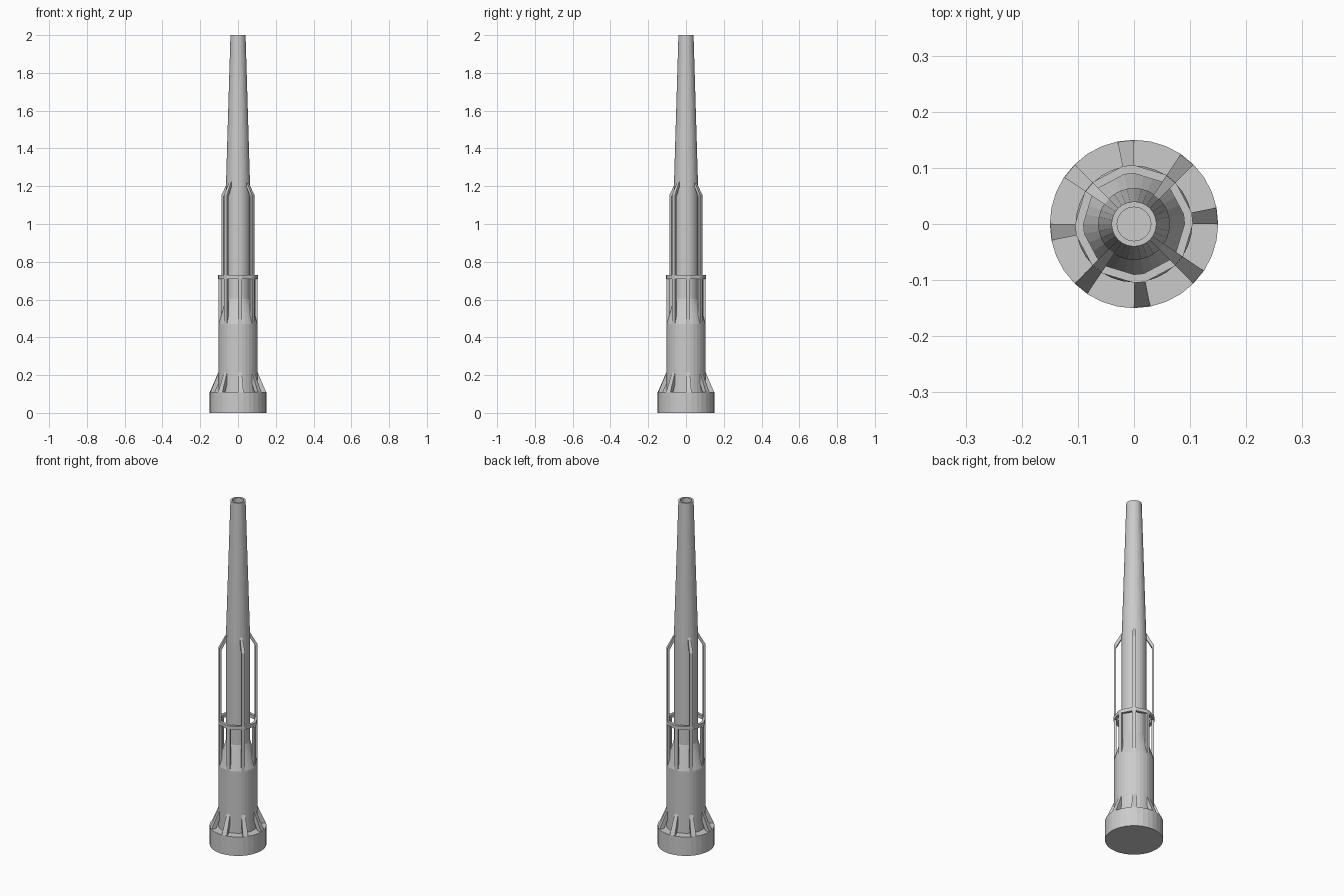
import bpy, bmesh
from math import cos, sin, radians, pi

if "Cube" in bpy.data.objects:
    bpy.data.objects.remove(bpy.data.objects["Cube"])

SEG = 32
STEP = 360 / SEG


def finish(name, bm):
    bmesh.ops.recalc_face_normals(bm, faces=bm.faces)
    me = bpy.data.meshes.new(name)
    bm.to_mesh(me)
    bm.free()
    ob = bpy.data.objects.new(name, me)
    bpy.context.collection.objects.link(ob)
    return ob


def ring_verts(bm, angles, r, z):
    return [bm.verts.new((r * cos(a), r * sin(a), z)) for a in angles]


def bridge(bm, a, b):
    n = len(a)
    for i in range(n):
        j = (i + 1) % n
        bm.faces.new((a[i], a[j], b[j], b[i]))


def lathe(name, profile):
    """Revolved solid, capped at both ends of the (radius, height) profile."""
    bm = bmesh.new()
    angles = [2 * pi * i / SEG for i in range(SEG)]
    rings = [ring_verts(bm, angles, r, z) for r, z in profile]
    for a, b in zip(rings, rings[1:]):
        bridge(bm, a, b)
    bm.faces.new(rings[0])
    bm.faces.new(rings[-1])
    return finish(name, bm)


def sectors(name, profile, starts):
    """Closed (radius, height) profile swept over one facet of the cylinder."""
    bm = bmesh.new()
    for s in starts:
        sides = []
        for d in (s, s + STEP):
            a = radians(d)
            sides.append([bm.verts.new((r * cos(a), r * sin(a), z)) for r, z in profile])
        bridge(bm, *sides)
        bm.faces.new(sides[0])
        bm.faces.new(sides[1])
    return finish(name, bm)


eight = [45 * i for i in range(8)]
four = [45 + 90 * i for i in range(4)]

# Base, body, shoulder cone, tapering tube and hollow muzzle
lathe("main_body", [(0.15, 0), (0.15, 0.11), (0.104, 0.11), (0.104, 0.47),
                    (0.064, 0.605), (0.064, 1.2), (0.04, 2.0),
                    (0.03, 2.0), (0.03, 1.9)])

# Slanted struts on the base
sectors("base_strut", [(0.15, 0.108), (0.104, 0.215), (0.098, 0.215),
                       (0.098, 0.17), (0.125, 0.108)], eight)

# Short uprights between the body and the collar
sectors("cage_upright", [(0.104, 0.46), (0.104, 0.715), (0.09, 0.715),
                         (0.09, 0.49), (0.098, 0.46)], eight)

# Collar with straight spans between the uprights
bm = bmesh.new()
angles = [radians(s + d) for s in eight for d in (0, STEP)]
loops = [ring_verts(bm, angles, r, z) for r, z in
         ((0.105, 0.71), (0.105, 0.73), (0.09, 0.73), (0.09, 0.71))]
for i in range(4):
    bridge(bm, loops[i], loops[(i + 1) % 4])
finish("collar", bm)

# Long rods that bend in to meet the tube
sectors("long_rod", [(0.104, 0.725), (0.104, 1.155), (0.063, 1.228),
                     (0.06, 1.2), (0.092, 1.145), (0.092, 0.725)], four)
